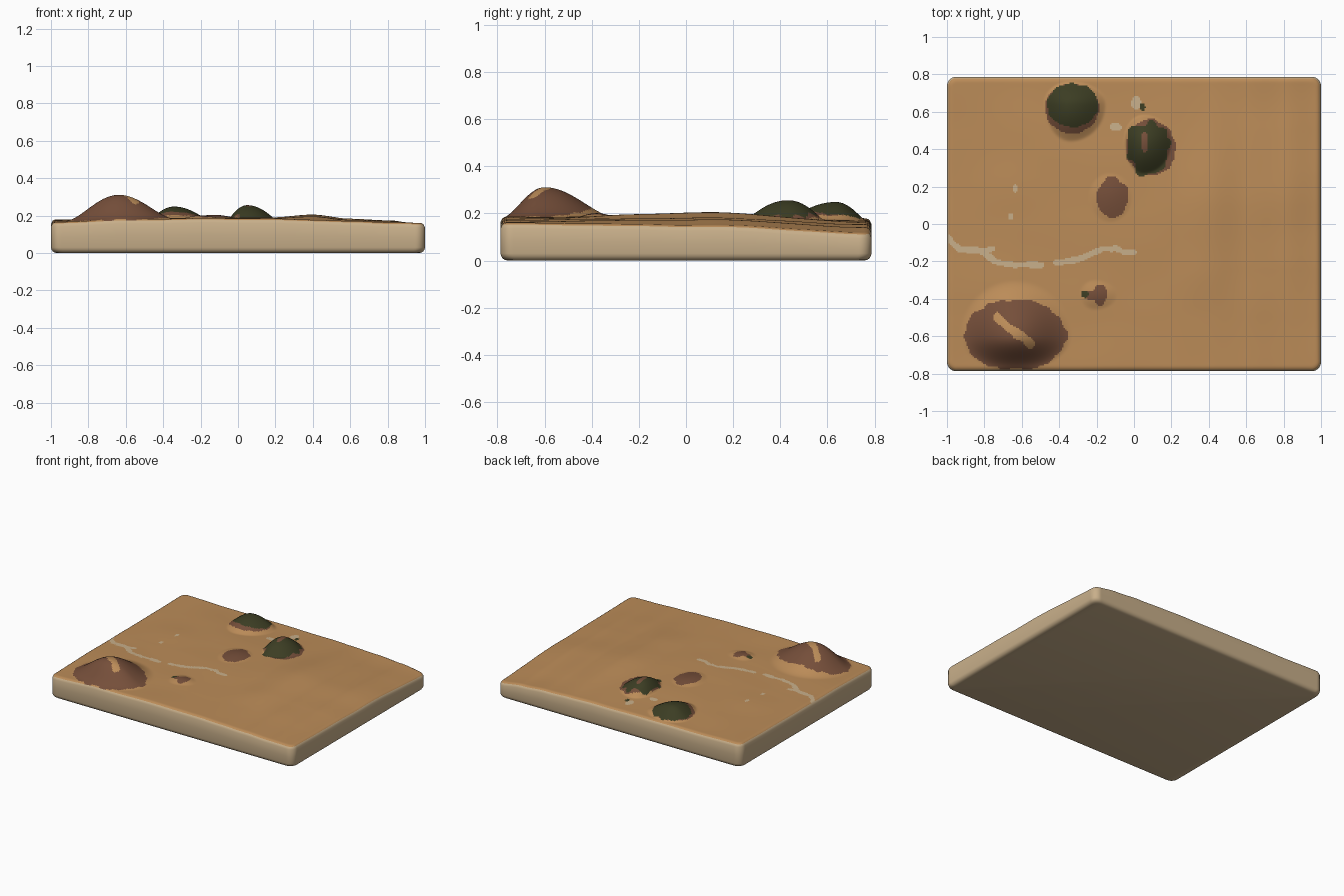
import bpy, bmesh, math
from mathutils import Vector, noise

if "Cube" in bpy.data.objects:
    bpy.data.objects.remove(bpy.data.objects["Cube"])

HX, HY, R, RF = 1.0, 0.787, 0.05, 0.03   # half sizes, corner radius, edge fillet
NX, NY = 250, 198

# ---------- materials ----------
COLOURS = {
    "sand_orange": (0.50, 0.262, 0.098), "pale_tan": (0.58, 0.43, 0.255),
    "hill_brown": (0.178, 0.077, 0.042), "bush_green": (0.045, 0.047, 0.017),
}
SAND, TAN, BROWN, GREEN = range(4)

# ---------- ground height: coarse control rows, smoothly blended ----------
XS = [-1, -.6, -.2, .2, .4, .6, .8, 1]
ROWS = [(-.79, [.168, .182, .185, .182, .177, .172, .163, .16]),
        (.1, [.176, .185, .19, .19, .203, .183, .175, .15]),
        (.79, [.178, .174, .172, .168, .162, .155, .142, .12])]


def smooth(t):
    t = min(max(t, 0), 1)
    return t * t * (3 - 2 * t)


def row(vals, x):
    for i in range(len(XS) - 1):
        if x <= XS[i + 1] or i == len(XS) - 2:
            return vals[i] + (vals[i + 1] - vals[i]) * smooth((x - XS[i]) / (XS[i + 1] - XS[i]))


def ground(x, y):
    a, b = (0, 1) if y < ROWS[1][0] else (1, 2)
    k = smooth((y - ROWS[a][0]) / (ROWS[b][0] - ROWS[a][0]))
    z = row(ROWS[a][1], x) * (1 - k) + row(ROWS[b][1], x) * k
    return z + 0.004 * noise.noise(Vector((x * 3, y * 4, 1.7)))


# mounds: x, y, reach west/east/south/north, height, power of the profile
MOUNDS = [(-.64, -.60, .29, .31, .185, .30, .13, 2),
          (-.34, .64, .14, .19, .20, .12, .075, 1.3),
          (.05, .44, .10, .15, .17, .14, .075, 1.1),
          (-.13, .15, .11, .12, .14, .12, .016, 1.3),
          (-.21, -.38, .08, .12, .08, .08, .014, 1.5)]


def dist(x, y, cx, cy, w, e, s, n):
    dx, dy = x - cx, y - cy
    return math.hypot(dx / (e if dx > 0 else w), dy / (n if dy > 0 else s))


def height(x, y):
    z = ground(x, y)
    for cx, cy, w, e, s, n, h, p in MOUNDS:
        t = dist(x, y, cx, cy, w, e, s, n)
        if t < 1:
            z += h * (1 - t * t) ** p
    return z


# ---------- painted areas ----------
# patches: colour, x, y, reach west/east/south/north, outline roughness (last one wins)
PATCHES = [(BROWN, -.63, -.60, .275, .27, .18, .20, .08),
           (BROWN, -.33, .62, .145, .145, .135, .13, .05),
           (GREEN, -.33, .63, .135, .14, .11, .12, .08),
           (BROWN, .09, .41, .135, .135, .15, .15, .12),
           (GREEN, .075, .42, .115, .12, .15, .13, .28),
           (BROWN, .055, .43, .018, .018, .05, .06, .2),
           (BROWN, -.12, .145, .085, .09, .11, .10, .18),
           (BROWN, -.18, -.38, .035, .035, .055, .06, .25),
           (BROWN, -.235, -.38, .04, .07, .025, .025, .2),
           (GREEN, -.262, -.375, .02, .02, .02, .02, .2),
           (TAN, .01, .64, .03, .03, .025, .04, .2),
           (TAN, -.095, .52, .03, .03, .022, .022, .2),
           (TAN, -.635, .19, .012, .012, .022, .022, .1),
           (TAN, -.66, .04, .012, .012, .018, .018, .1),
           (GREEN, .045, .625, .016, .016, .02, .02, .1)]
# trails: colour, half width, path
TRAILS = [(TAN, .017, [(-1, -.07), (-.93, -.14), (-.82, -.14), (-.75, -.20), (-.63, -.22), (-.49, -.22)]),
          (TAN, .014, [(-.82, -.145), (-.76, -.13)]),
          (TAN, .015, [(-.41, -.21), (-.30, -.19), (-.17, -.135), (-.10, -.13), (-.06, -.15), (0, -.15)]),
          (SAND, .025, [(-.73, -.50), (-.67, -.56), (-.60, -.60), (-.55, -.64)])]


def seg_dist(p, a, b):
    ab = b - a
    k = min(max((p - a).dot(ab) / ab.length_squared, 0), 1)
    return (p - a - ab * k).length


def paint(x, y):
    m = SAND
    rough = noise.noise(Vector((x * 18, y * 18, 4.2)))
    for mat, cx, cy, w, e, s, n, wob in PATCHES:
        if dist(x, y, cx, cy, w, e, s, n) < 1 + wob * 1.2 * rough:
            m = mat
    p = Vector((x, y))
    for mat, hw, path in TRAILS:
        pts = [Vector(q) for q in path]
        if min(seg_dist(p, a, b) for a, b in zip(pts, pts[1:])) < hw * (1 + .5 * rough):
            m = mat
    return m


# ---------- terrain slab: height grid, walls and underside in one skin ----------
def corner_map(x, y):
    """Round the plan corners; also give the distance from the rim."""
    cx = min(max(x, -HX + R), HX - R)
    cy = min(max(y, -HY + R), HY - R)
    d = Vector((x - cx, y - cy))
    big = max(abs(d.x), abs(d.y))
    if d.length > 0:
        d *= big / d.length
    return cx + d.x, cy + d.y, R - big


bm = bmesh.new()
grid = []
for j in range(NY + 1):
    line = []
    for i in range(NX + 1):
        x, y, rim = corner_map(-HX + 2 * HX * i / NX, -HY + 2 * HY * j / NY)
        z = height(x, y)
        if rim < RF:
            z -= (RF - math.sqrt(max(RF * RF - (RF - rim) ** 2, 0))) * 0.8
        line.append(bm.verts.new((x, y, z)))
    grid.append(line)
for j in range(NY):
    for i in range(NX):
        f = bm.faces.new((grid[j][i], grid[j][i + 1], grid[j + 1][i + 1], grid[j + 1][i]))
        c = f.calc_center_median()
        f.material_index = TAN if i in (0, NX - 1) or j in (0, NY - 1) else paint(c.x, c.y)

# walls: rings going down from the rim, with a rounded foot
ring = (grid[0][:-1] + [l[-1] for l in grid[:-1]] + grid[-1][:0:-1] + [l[0] for l in grid[:0:-1]])
top = [v.co.copy() for v in ring]
PROFILE = [(0, .6, 0), (0, 0, .03), (.003, 0, .019), (.009, 0, .009), (.018, 0, .003), (.03, 0, 0)]
for inset, share, z in PROFILE:
    nxt = []
    for p in top:
        k = Vector((p.x * (1 - inset / HX), p.y * (1 - inset / HY), p.z * share + z))
        nxt.append(bm.verts.new(k))
    n = len(ring)
    for a in range(n):
        b = (a + 1) % n
        bm.faces.new((ring[a], nxt[a], nxt[b], ring[b])).material_index = TAN
    ring = nxt
bm.faces.new(ring[::-1]).material_index = TAN
bmesh.ops.recalc_face_normals(bm, faces=bm.faces)

mesh = bpy.data.meshes.new("terrain_slab")
bm.to_mesh(mesh)
bm.free()
for name, col in COLOURS.items():
    mat = bpy.data.materials.new(name)
    mat.diffuse_color = (*col, 1)
    mat.use_nodes = True
    mat.node_tree.nodes["Principled BSDF"].inputs["Base Color"].default_value = mat.diffuse_color
    mesh.materials.append(mat)
slab = bpy.data.objects.new("terrain_slab", mesh)
bpy.context.collection.objects.link(slab)
bpy.context.view_layer.objects.active = slab
slab.select_set(True)
bpy.ops.object.shade_smooth_by_angle(angle=math.radians(50))
